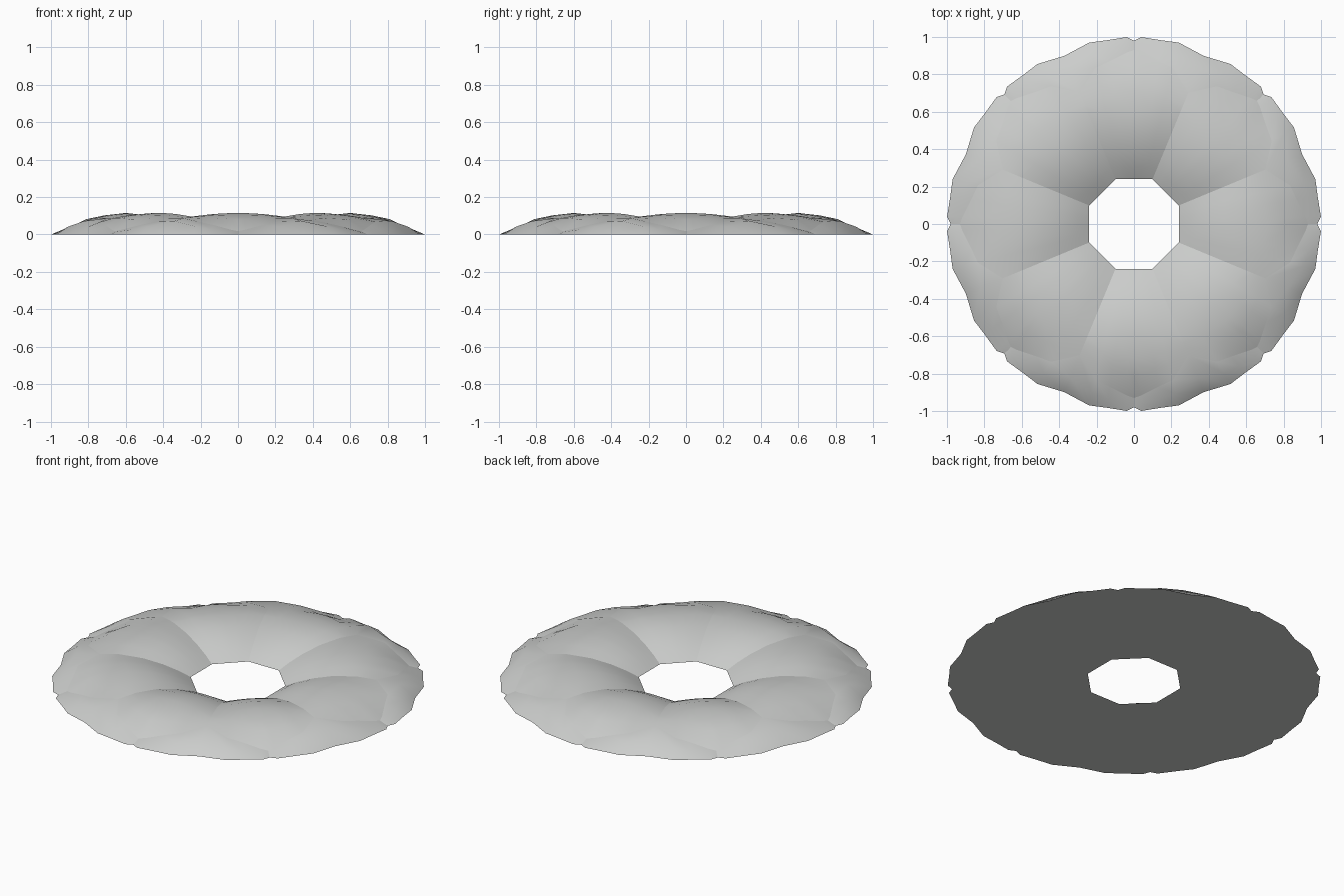
import bpy, bmesh, math

cube = bpy.data.objects.get("Cube")
if cube:
    bpy.data.objects.remove(cube)

grey = bpy.data.materials.new("light grey")
grey.use_nodes = True
colour = (0.6, 0.61, 0.6, 1)
grey.diffuse_color = colour
grey.node_tree.nodes["Principled BSDF"].inputs["Base Color"].default_value = colour

# Section across one straight lobe: distance from the hole centre, height
PROFILE = [(0.24, 0), (0.30, 0.036), (0.38, 0.072), (0.48, 0.102), (0.60, 0.115),
           (0.70, 0.105), (0.82, 0.08), (0.93, 0.018)]
# Half lobe columns: angle, lobe end radius, rim middle radius and height, rim radius
COLUMNS = [(0, 0.93, 0.955, 0.008, 0.98), (2.3, 0.918, 0.96, 0.014, 1.0),
           (8.5, 0.88, 0.945, 0.027, 0.993), (13.9, 0.86, 0.935, 0.042, 0.999),
           (22.5, 0.76, 0.89, 0.072, 0.973)]
HALF = math.radians(22.5)


def height(u, a):
    for (u0, z0), (u1, z1) in zip(PROFILE, PROFILE[1:]):
        if u <= u1:
            break
    z = z0 + (z1 - z0) * (u - u0) / (u1 - u0)
    return max(0, z * (1 - 0.17 * (a / HALF) ** 2))


def lobe_column(col, a):
    """Points of one column from the hole to the lobe end."""
    end = col[1] * math.cos(a)
    us = [p[0] for p in PROFILE[:5]] + [0.6 + (end - 0.6) * k for k in (0.35, 0.65, 1)]
    return [(u / math.cos(a), height(u, a)) for u in us]


def petal_column(col, a):
    """Points of one column from the lobe end to the outer rim."""
    return [lobe_column(col, a)[-1], (col[2], col[3]), (col[4], 0)]


def base_column(col, a):
    """Flat underside, from the rim back to the hole."""
    return [(col[4], 0), (0.24 / math.cos(a), 0)]


def build(name, make_column, centre_on_seam):
    bm = bmesh.new()
    signed = [(c, -1) for c in reversed(COLUMNS)] + [(c, 1) for c in COLUMNS[1:]]
    if centre_on_seam:
        signed = [(c, 1) for c in COLUMNS] + [(c, -1) for c in reversed(COLUMNS[:-1])]
    for k in range(8):
        grid = []
        for i, (col, sign) in enumerate(signed):
            a = math.radians(col[0])
            turn = k * math.pi / 4 + sign * a
            if centre_on_seam and sign < 0:
                turn += math.pi / 4
            grid.append([bm.verts.new((r * math.cos(turn), r * math.sin(turn), z))
                         for r, z in make_column(col, a)])
        for left, right in zip(grid, grid[1:]):
            for j in range(len(left) - 1):
                bm.faces.new((left[j], left[j + 1], right[j + 1], right[j]))
    mesh = bpy.data.meshes.new(name)
    bm.to_mesh(mesh)
    bm.free()
    mesh.materials.append(grey)
    mesh.shade_smooth()
    obj = bpy.data.objects.new(name, mesh)
    bpy.context.collection.objects.link(obj)


# Eight domed lobes, eight overlapping rim petals and the flat underside
build("ring_lobes", lobe_column, False)
build("rim_petals", petal_column, True)
build("flat_base", base_column, False)
